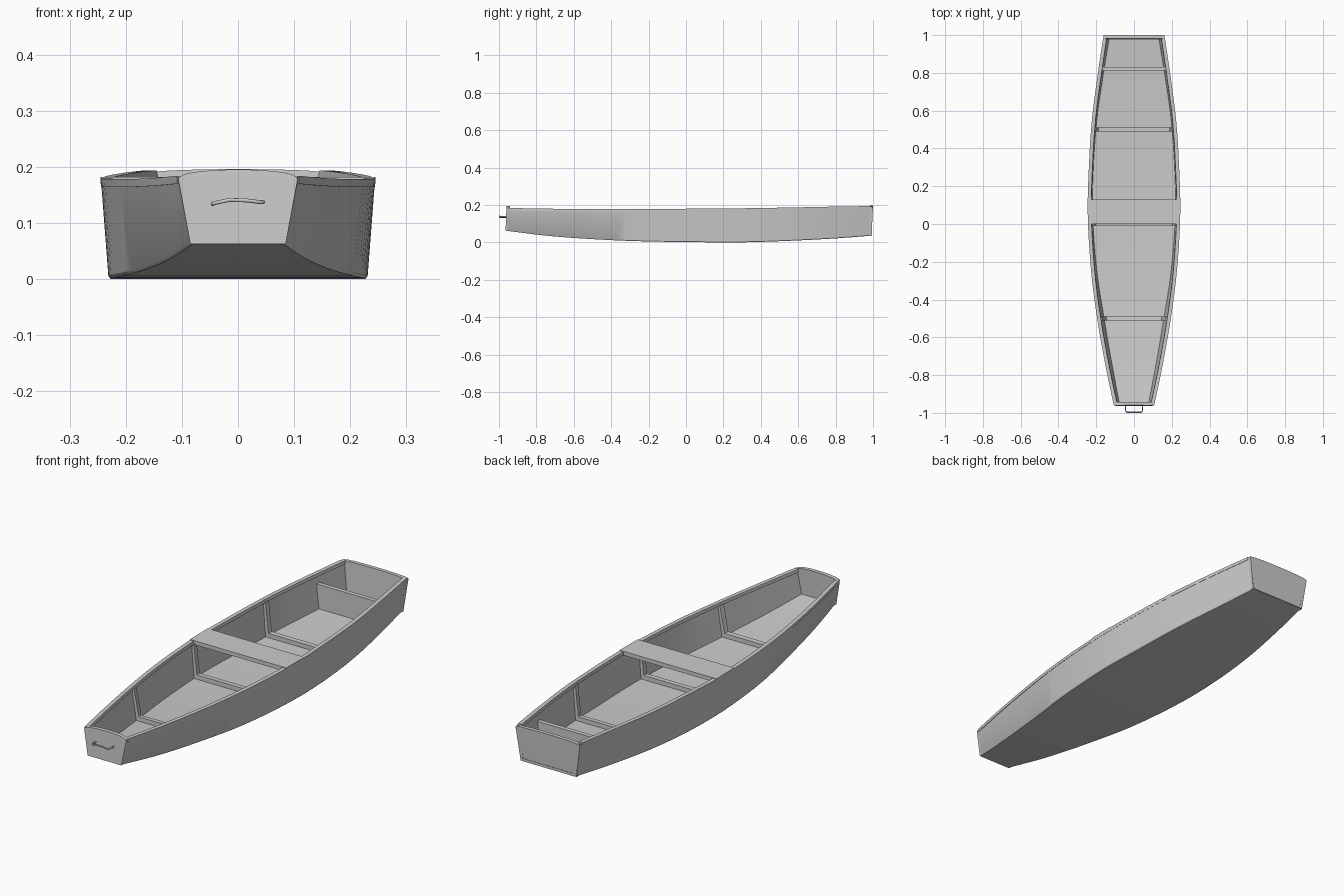
import bpy, bmesh, math

if "Cube" in bpy.data.objects:
    bpy.data.objects.remove(bpy.data.objects["Cube"])

# Hull lines: y, half width at top, half width at bottom, bottom z, top z
LINES = [(-0.96, 0.106, 0.085, 0.062, 0.182), (-0.75, 0.150, 0.125, 0.036, 0.178),
         (-0.50, 0.194, 0.168, 0.017, 0.176), (-0.25, 0.226, 0.207, 0.006, 0.176),
         (0.05, 0.244, 0.230, 0.001, 0.177), (0.30, 0.238, 0.226, 0.000, 0.180),
         (0.55, 0.222, 0.208, 0.008, 0.184), (0.80, 0.190, 0.172, 0.021, 0.189),
         (1.00, 0.160, 0.139, 0.036, 0.192)]
T = 0.012  # planking thickness


def section(y):
    """Smoothly interpolated hull section at y."""
    n = len(LINES)
    i = max(k for k in range(n - 1) if LINES[k][0] <= y or k == 0)
    a, b = LINES[i], LINES[i + 1]
    h = b[0] - a[0]
    t = (y - a[0]) / h

    def slope(k, c):
        p, q = LINES[max(k - 1, 0)], LINES[min(k + 1, n - 1)]
        return (q[c] - p[c]) / (q[0] - p[0])
    return [(2*t**3 - 3*t**2 + 1) * a[c] + (t**3 - 2*t**2 + t) * h * slope(i, c)
            + (3*t**2 - 2*t**3) * b[c] + (t**3 - t**2) * h * slope(i + 1, c) for c in range(1, 5)]


def inner_half(y, z):
    """Half width inside the planking at height z."""
    wt, wb, zb, zt = section(y)
    return wb + (wt - wb) * (z - zb) / (zt - zb) - T


def loft(name, rings):
    """Solid skinned through closed rings of equal length."""
    bm = bmesh.new()
    vs = [[bm.verts.new(p) for p in r] for r in rings]
    n = len(vs[0])
    for r0, r1 in zip(vs, vs[1:]):
        for j in range(n):
            k = (j + 1) % n
            bm.faces.new((r0[j], r0[k], r1[k], r1[j]))
    bm.faces.new(vs[0])
    bm.faces.new(vs[-1][::-1])
    bmesh.ops.recalc_face_normals(bm, faces=bm.faces)
    me = bpy.data.meshes.new(name)
    bm.to_mesh(me)
    bm.free()
    ob = bpy.data.objects.new(name, me)
    bpy.context.collection.objects.link(ob)
    bpy.context.view_layer.objects.active = ob
    ob.select_set(True)
    bpy.ops.object.shade_smooth_by_angle(angle=math.radians(30))
    ob.select_set(False)
    return ob


def hull_ring(y):
    wt, wb, zb, zt = section(y)
    zf = zb + T
    wi = inner_half(y, zf)
    half = [(wb - 0.004, zb), (wb, zb + 0.005), (wt, zt), (wt - T, zt), (wi, zf)]
    return [(x, y, z) for x, z in half] + [(-x, y, z) for x, z in reversed(half)]


loft("hull", [hull_ring(-0.96 + 1.955 * i / 40) for i in range(41)])

# Inner gunwale strips
for side, name in ((-1, "left_gunwale"), (1, "right_gunwale")):
    rings = []
    for i in range(37):
        y = -0.95 + 1.93 * i / 36
        wt, wb, zb, zt = section(y)
        rings.append([(side * (wt + dx), y, zt + dz) for dx, dz in
                      ((0.001, 0.002), (-0.018, 0.002), (-0.020, -0.012), (0.0, -0.012))])
    loft(name, rings)


def transom(name, y, thick, camber, rake):
    """End board with an arched top edge and slight rake."""
    wt, wb, zb, zt = section(y)
    prof = [(-wb, zb), (wb, zb)]
    prof += [(wt * math.cos(a), zt - 0.006 + (camber + 0.006) * math.sin(a) ** 0.7)
             for a in [math.pi * k / 14 for k in range(15)]
             ] if camber else [(wt, zt), (-wt, zt)]
    prof = [(x, max(z, zb)) for x, z in prof]
    loft(name, [[(x, y + d - rake * (zt - z), z) for x, z in prof] for d in (0, thick)])


transom("bow_transom", -0.965 + 0.005, 0.018, 0.013, 0.04)
transom("stern_transom", 0.983, 0.017, 0.004, 0.05)


def board(name, y0, y1, z0, z1, over=0.004):
    """Cross board fitted between the sides."""
    rings = []
    for y in (y0, y1):
        lo, hi = inner_half(y, z0) + over, inner_half(y, z1) + over
        rings.append([(-lo, y, z0), (lo, y, z0), (hi, y, z1), (-hi, y, z1)])
    loft(name, rings)


# Middle seat resting on the gunwales, and stern bulkhead
board("middle_seat", 0.0, 0.13, 0.164, 0.182, 0.013)
board("stern_bulkhead", 0.812, 0.832, 0.025, 0.145)


def rib(name, y, width=0.022, depth=0.016):
    """U-shaped frame across the floor and up both sides."""
    rings = []
    for yy in (y - width / 2, y + width / 2):
        wt, wb, zb, zt = section(yy)
        zf, zi, top = zb + T - 0.004, zb + T + 0.02, zt - 0.008
        outer = [(inner_half(yy, zf) + 0.004, zf), (inner_half(yy, top) + 0.004, top)]
        inner = [(inner_half(yy, top) - depth * 0.7, top), (inner_half(yy, zi) - depth, zi)]
        half = outer + inner
        rings.append([(x, yy, z) for x, z in half] + [(-x, yy, z) for x, z in reversed(half)])
    loft(name, rings)


for name, y in (("front_rib", -0.5), ("middle_rib", 0.003), ("rear_rib", 0.5)):
    rib(name, y)

# Bow handle: thin bent bar
cu = bpy.data.curves.new("bow_handle", "CURVE")
cu.dimensions = "3D"
cu.bevel_depth = 0.0035
cu.bevel_resolution = 2
cu.use_fill_caps = True
pts = [(-0.045, -0.955, 0.134), (-0.045, -0.99, 0.134), (-0.039, -0.9965, 0.136),
       (-0.015, -0.9965, 0.141), (0.015, -0.9965, 0.140), (0.039, -0.9965, 0.137),
       (0.045, -0.99, 0.137), (0.045, -0.955, 0.137)]
sp = cu.splines.new("POLY")
sp.points.add(len(pts) - 1)
for p, co in zip(sp.points, pts):
    p.co = (*co, 1)
bpy.context.collection.objects.link(bpy.data.objects.new("bow_handle", cu))
